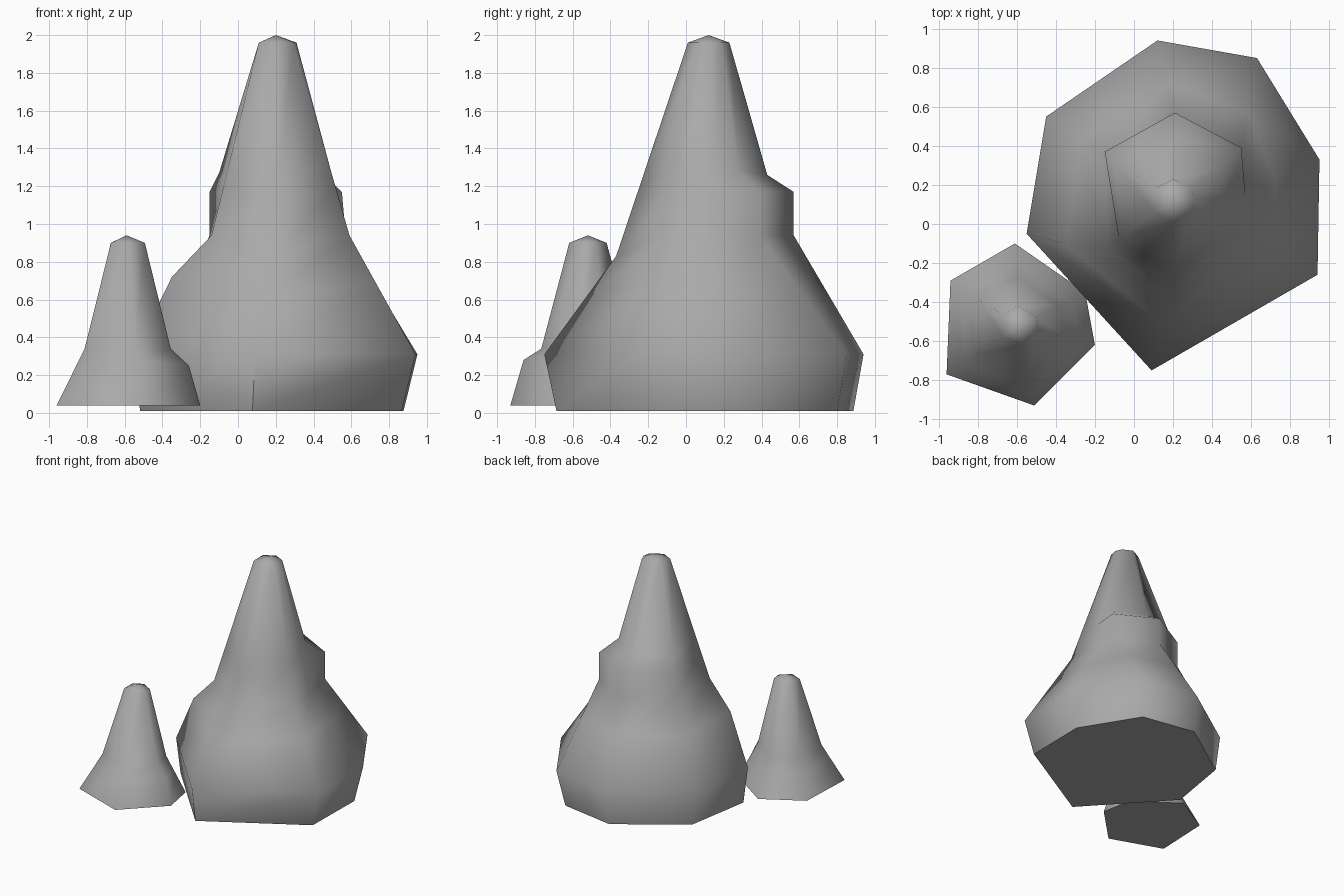
import bpy
import bmesh
import math
from mathutils import Vector

default = bpy.data.objects.get("Cube")
if default:
    bpy.data.objects.remove(default, do_unlink=True)


def make_material(name, color):
    material = bpy.data.materials.new(name)
    material.use_nodes = True
    material.diffuse_color = color
    shader = material.node_tree.nodes["Principled BSDF"]
    shader.inputs["Base Color"].default_value = color
    shader.inputs["Roughness"].default_value = 0.9
    return material


def ring(outline, height):
    """Outline corners lifted to one height."""
    return [Vector((x, y, height)) for x, y in outline]


def scaled(points, center, factor, height):
    """A ring scaled about a vertical axis and moved to a height."""
    cx, cy = center
    return [Vector((cx + (p.x - cx) * factor, cy + (p.y - cy) * factor, height))
            for p in points]


def blend(lower, upper, amount):
    return [a.lerp(b, amount) for a, b in zip(lower, upper)]


def round_tip(points, center, radius, height):
    """Small ring that keeps the direction of each column of the ring below."""
    middle = Vector((*center, 0))
    result = []
    for p in points:
        way = Vector((p.x, p.y, 0)) - middle
        result.append(middle + way.normalized() * radius + Vector((0, 0, height)))
    return result


def build_rock(name, rings, apex, material):
    """Skin stacked rings, close the flat foot and bring the tip to a point."""
    mesh = bpy.data.meshes.new(name)
    bm = bmesh.new()
    loops = [[bm.verts.new(p) for p in points] for points in rings]
    tip = bm.verts.new(apex)
    count = len(loops[0])
    bm.faces.new(reversed(loops[0]))
    for i in range(count):
        j = (i + 1) % count
        for lower, upper in zip(loops, loops[1:]):
            bm.faces.new((lower[i], lower[j], upper[j], upper[i]))
        bm.faces.new((loops[-1][i], loops[-1][j], tip))
    bmesh.ops.remove_doubles(bm, verts=bm.verts[:], dist=0.001)
    bmesh.ops.recalc_face_normals(bm, faces=bm.faces[:])
    bm.to_mesh(mesh)
    bm.free()
    mesh.materials.append(material)
    rock = bpy.data.objects.new(name, mesh)
    bpy.context.collection.objects.link(rock)
    bpy.ops.object.select_all(action="DESELECT")
    rock.select_set(True)
    bpy.context.view_layer.objects.active = rock
    bpy.ops.object.shade_smooth_by_angle(angle=math.radians(66))
    return rock


stone = make_material("grey stone", (0.4, 0.4, 0.4, 1))

# Large spire: wide rim, shoulder, ledge along the back, tall cone
axis = (0.2, 0.12)
rim = ring([(0.09, -0.75), (0.94, -0.26), (0.95, 0.33), (0.63, 0.85),
            (0.12, 0.94), (-0.45, 0.55), (-0.55, -0.05)], 0.31)
foot = scaled(rim, (-0.1, 0.17), 0.93, 0.01)
shoulder = ring([(0.2, -0.37), (0.59, -0.09), (0.57, 0.15), (0.55, 0.39),
                 (0.21, 0.57), (-0.15, 0.37), (-0.14, -0.12)], 0.94)
shoulder[0].z = 0.83
hump = blend(rim, shoulder, 0.6)
hump[6] = Vector((-0.35, -0.1, 0.72))
tip_ring = round_tip(shoulder, axis, 0.11, 1.96)
ledge = blend(shoulder, tip_ring, 0.25)
cone = blend(shoulder, tip_ring, 0.33)
for column in (3, 4, 5):
    ledge[column] = shoulder[column] + Vector((0, 0, 0.23))
cone[2] = Vector((0.49, 0.14, 1.27))
cone[3] = Vector((0.44, 0.28, 1.28))
cone[4] = Vector((0.21, 0.43, 1.26))
cone[5] = Vector((-0.1, 0.32, 1.27))
build_rock("large_spire", [foot, rim, hump, shoulder, ledge, cone, tip_ring],
           (*axis, 2), stone)

# Small spire: flared skirt bulging at the front, narrow cone
axis = (-0.59, -0.52)
base = ring([(-0.96, -0.77), (-0.51, -0.93), (-0.2, -0.62),
             (-0.25, -0.35), (-0.61, -0.1), (-0.94, -0.29)], 0.04)
waist = scaled(base, axis, 0.6, 0.34)
skirt = blend(base, waist, 0.6)
skirt[1] = Vector((-0.51, -0.86, 0.28))
skirt[2] = Vector((-0.26, -0.6, 0.25))
tip_ring = round_tip(waist, axis, 0.1, 0.9)
build_rock("small_spire", [base, skirt, waist, tip_ring], (*axis, 0.94), stone)
